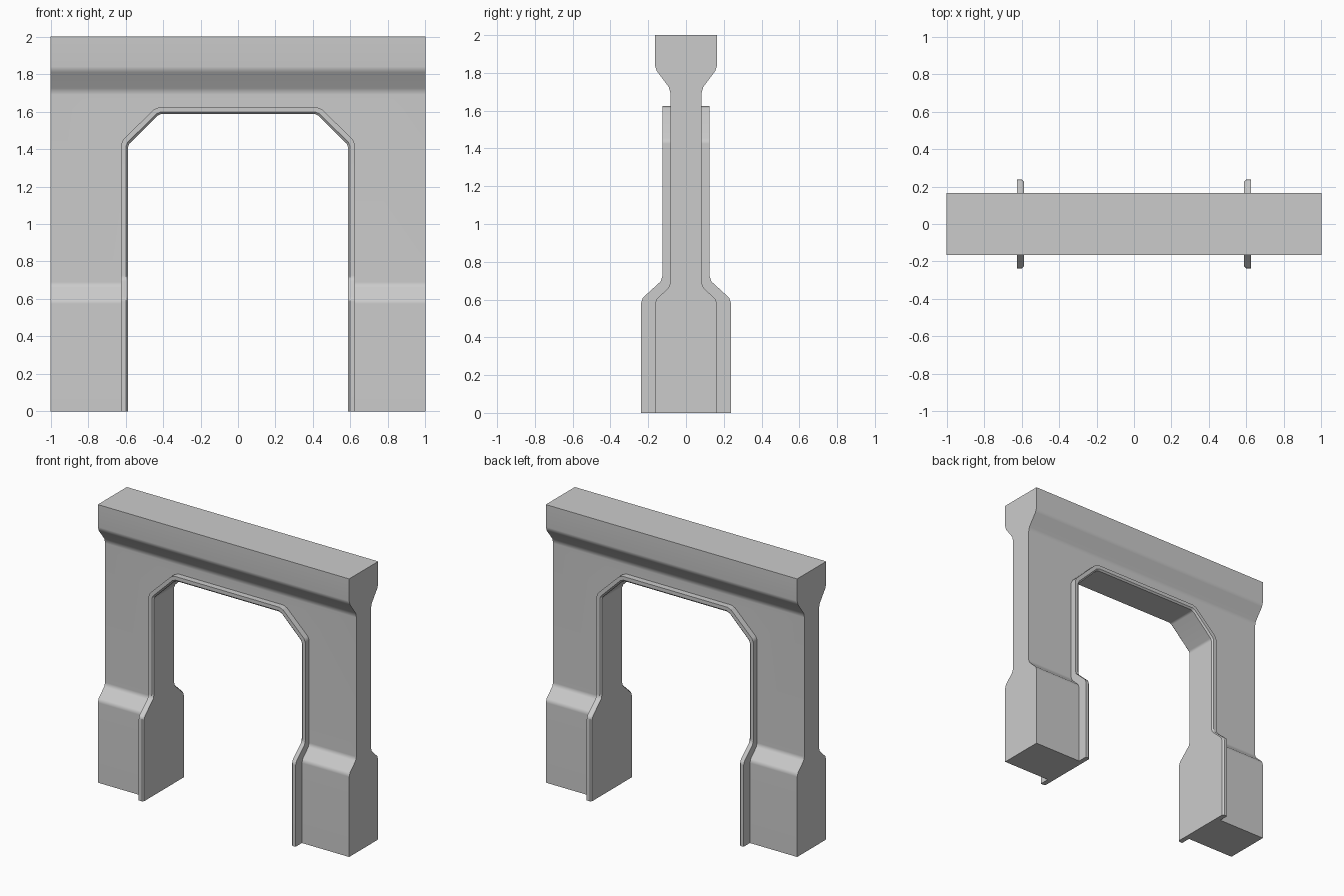
import bpy
import bmesh
from math import radians

cube = bpy.data.objects.get("Cube")
if cube:
    bpy.data.objects.remove(cube, do_unlink=True)

# One flat colour for the whole gateway
grey = bpy.data.materials.new("plain grey")
grey.use_nodes = True
colour = (0.6, 0.6, 0.6, 1)
grey.diffuse_color = colour
grey.node_tree.nodes["Principled BSDF"].inputs["Base Color"].default_value = colour


def loft(name, sections):
    """Skin a row of matching closed sections and cap both ends."""
    bm = bmesh.new()
    rings = [[bm.verts.new(p) for p in s] for s in sections]
    for a, b in zip(rings, rings[1:]):
        for i in range(len(a)):
            j = (i + 1) % len(a)
            bm.faces.new((a[i], a[j], b[j], b[i]))
    bm.faces.new(rings[0])
    bm.faces.new(rings[-1])
    bmesh.ops.recalc_face_normals(bm, faces=bm.faces[:])
    mesh = bpy.data.meshes.new(name)
    bm.to_mesh(mesh)
    bm.free()
    mesh.materials.append(grey)
    obj = bpy.data.objects.new(name, mesh)
    bpy.context.collection.objects.link(obj)
    return obj


def select_only(obj):
    bpy.ops.object.select_all(action='DESELECT')
    obj.select_set(True)
    bpy.context.view_layer.objects.active = obj


def finish(obj):
    """Soft bends, crisp corners and even shading on the flats."""
    select_only(obj)
    bpy.ops.object.shade_smooth_by_angle(angle=radians(35))
    normals = obj.modifiers.new("even_normals", 'WEIGHTED_NORMAL')
    normals.keep_sharp = True


def mirrored(points):
    return points + [(-a, b) for a, b in reversed(points)]


# Half profile of the wall: wide plinth, narrow shaft, wide beam (y, z)
wall_half = [(0.165, 0), (0.165, 0.575), (0.155, 0.603), (0.093, 0.662),
             (0.082, 0.69), (0.082, 1.69), (0.091, 1.725), (0.155, 1.81),
             (0.165, 1.84), (0.165, 2)]
wall = loft("gateway_wall", [[(x, y, z) for y, z in mirrored(wall_half)] for x in (-1, 1)])

# Doorway outline, outer and inner edge of the trim, on the +x side (x, z)
outer_bend = [(0.624, 1.425), (0.612, 1.453), (0.448, 1.612), (0.418, 1.625)]
inner_bend = [(0.588, 1.41), (0.579, 1.43), (0.43, 1.578), (0.408, 1.588)]

# Cut the doorway through the wall
opening = mirrored([(0.624, -0.1)] + outer_bend)
cutter = loft("doorway_cutter", [[(x, y, z) for x, z in opening] for y in (-0.5, 0.5)])
cutter.hide_render = True
cut = wall.modifiers.new("doorway", 'BOOLEAN')
cut.object = cutter
cut.solver = 'EXACT'
select_only(wall)
bpy.ops.object.modifier_apply(modifier=cut.name)
bpy.data.objects.remove(cutter, do_unlink=True)
finish(wall)

# Trim depth up the legs (half depth, z)
leg_depth = [(0.237, 0), (0.237, 0.585), (0.228, 0.61), (0.135, 0.695), (0.125, 0.725)]
stations = [((0.624, z), (0.588, z), d) for d, z in leg_depth]
stations += [(o, i, leg_depth[-1][0]) for o, i in zip(outer_bend, inner_bend)]
stations += [((-o[0], o[1]), (-i[0], i[1]), d) for o, i, d in reversed(stations)]


def trim_section(outer, inner, depth):
    """Cross-section of the trim with its inner corners chamfered."""
    chamfer = 0.011
    t = 0.7
    mid = [o + (i - o) * t for o, i in zip(outer, inner)]
    half = [(outer, depth), (mid, depth), (inner, depth - chamfer)]
    loop = half + [(p, -d) for p, d in reversed(half)]
    return [(p[0], d, p[1]) for p, d in loop]


trim = loft("doorway_trim", [trim_section(*s) for s in stations])
finish(trim)
